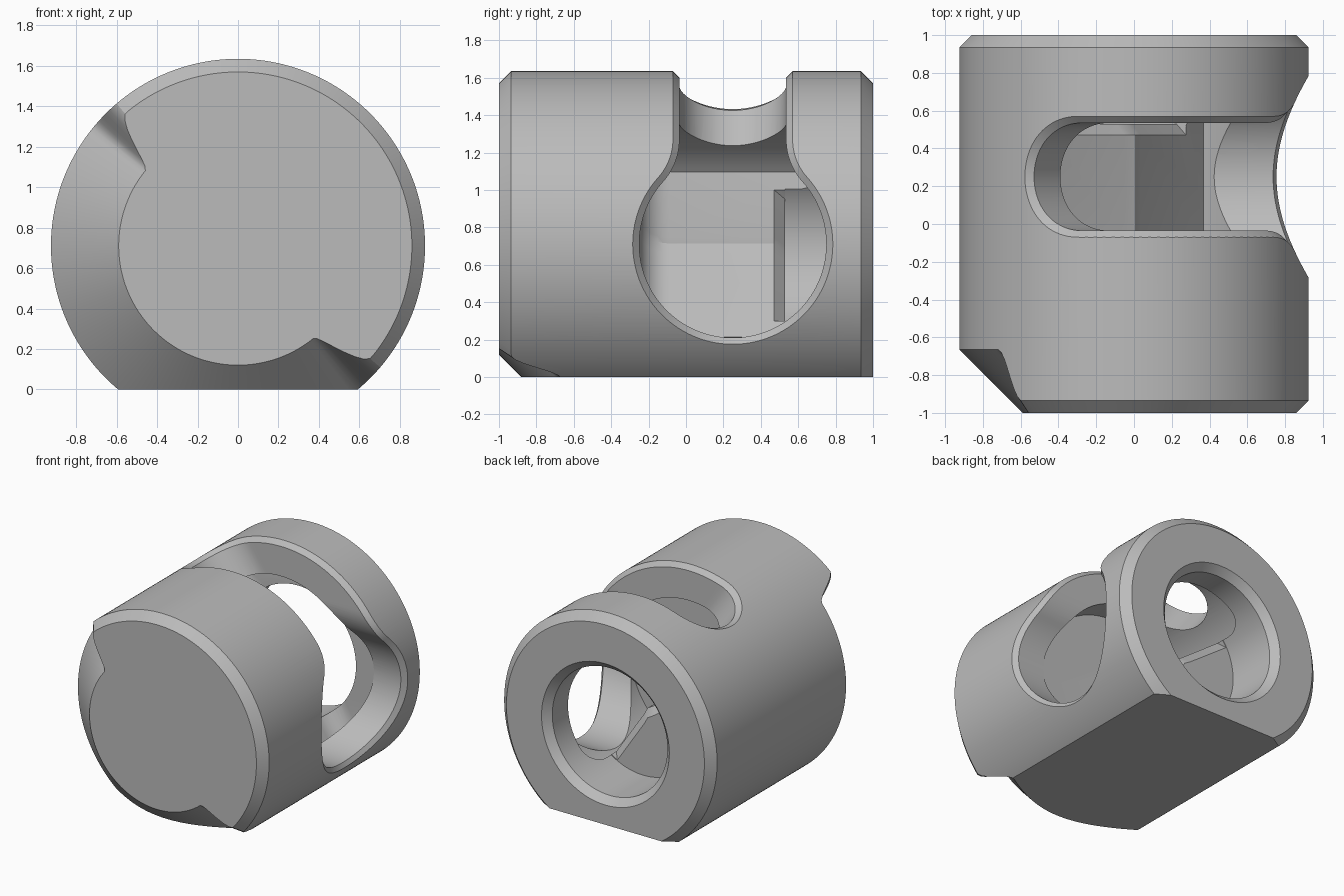
import bpy, bmesh
from math import sin, cos, asin, pi, radians, sqrt, atan2

cube = bpy.data.objects.get("Cube")
if cube:
    bpy.data.objects.remove(cube, do_unlink=True)

RADIUS, AXIS_Z = 0.925, 0.71      # outer cylinder, axis along y
CAVITY, MID_Y = 0.656, 0.25       # inner swept cavity


def polar(angle, r, y):
    return (r * cos(angle), y, AXIS_Z + r * sin(angle))


def finish(name, bm):
    bmesh.ops.remove_doubles(bm, verts=bm.verts, dist=1e-5)
    bmesh.ops.recalc_face_normals(bm, faces=bm.faces)
    mesh = bpy.data.meshes.new(name)
    bm.to_mesh(mesh)
    bm.free()
    obj = bpy.data.objects.new(name, mesh)
    bpy.context.collection.objects.link(obj)
    return obj


def loft(name, rings):
    """Skin closed rings of equal length and cap both ends."""
    bm = bmesh.new()
    rows = [[bm.verts.new(p) for p in ring] for ring in rings]
    n = len(rows[0])
    for a, b in zip(rows, rows[1:]):
        for i in range(n):
            k = (i + 1) % n
            bm.faces.new((a[i], a[k], b[k], b[i]))
    bm.faces.new(rows[0])
    bm.faces.new(rows[-1])
    return finish(name, bm)


def circle(r, y, n=128):
    return [polar(2 * pi * i / n, r, y) for i in range(n)]


# Body: front chamfer is wide on the lower left half, narrow elsewhere
def front_chamfer(angle):
    away = abs(atan2(sin(angle - pi / 4), cos(angle - pi / 4)))
    t = min(1, max(0, (away - radians(85)) / radians(11)))
    return 0.065 + 0.27 * t * t * (3 - 2 * t)


STEPS = 240
angles = [2 * pi * i / STEPS for i in range(STEPS)]
body = loft("knob_body", [
    [polar(a, RADIUS - front_chamfer(a), -1) for a in angles],
    [polar(a, RADIUS, -1 + front_chamfer(a)) for a in angles],
    [polar(a, RADIUS, 0.935) for a in angles],
    [polar(a, RADIUS - 0.065, 1) for a in angles]])

# Flat underside
bpy.ops.mesh.primitive_cube_add(size=3, location=(0, 0, -1.5))
base_cutter = bpy.context.object
base_cutter.name = "base_cutter"


# Inner cavity: a sector swept about the axis, floor raised by d
def sector(r, d, y, n=72):
    edge = asin(d / r)
    start, end = radians(-56) + edge, radians(144) - edge
    pts = [polar(start + (end - start) * i / n, r, y) for i in range(n + 1)]
    for a in (144, 44, -56):
        near = 0.06 if a != 44 else 0.006
        pts.append((d * cos(pi / 4) + near * cos(radians(a)), y,
                    AXIS_Z + d * sin(pi / 4) + near * sin(radians(a))))
    return pts


FILLET = 0.16
rounding = [(FILLET * (1 - sin(t)), FILLET * (1 - cos(t)))
            for t in (pi / 2 * i / 8 for i in range(9))]
front = [sector(CAVITY, d, MID_Y - 0.5 + y) for d, y in rounding]
back = [sector(CAVITY, d, MID_Y + 0.5 - y) for d, y in reversed(rounding)]
cavity_cutter = loft("cavity_cutter", front + back)

# Sloped lip where the cavity floor meets the rear bore
lip_cutter = loft("lip_cutter", [
    sector(0.495, 0.01, 0.46), sector(0.495, -0.06, 0.53),
    sector(0.495, -0.06, 0.56)])

# Rear bore with chamfered mouth
bore_cutter = loft("bore_cutter", [
    circle(0.5, 0.53), circle(0.5, 0.945), circle(0.555, 1), circle(0.6, 1.045)])


# Keyhole opening: round hole on the side running into a slot over the top
def keyhole(r, grow):
    """Stations of (angle, half width) on a shell of radius r."""
    hole, half, neck_z, neck_r = 0.5, 0.285, 0.56, 0.337
    join = atan2(neck_z, half + neck_r)
    out = []
    for i in range(41):
        t = -pi / 2 + (join + pi / 2) * i / 40
        out.append((asin((hole + grow) * sin(t) / r), (hole + grow) * cos(t)))
    for i in range(1, 13):
        t = join * (1 - i / 12)
        f = neck_r - grow
        out.append((asin((neck_z - f * sin(t)) / r), half + neck_r - f * cos(t)))
    w = half + grow
    first = asin(neck_z / r)
    centre = radians(126.5) - half / r
    for i in range(1, 25):
        out.append((first + (centre - first) * i / 24, w))
    for i in range(1, 21):
        t = pi / 2 * i / 20
        out.append((centre + w * sin(t) / r, w * cos(t)))
    return out


bm = bmesh.new()
sides = {-1: [], 1: []}
for r, grow in ((0.6, 0), (0.89, 0), (RADIUS, 0.035), (1.0, 0.11)):
    stations = keyhole(r, grow)
    for s in sides:
        sides[s].append([bm.verts.new(polar(a, r, MID_Y + s * h))
                         for a, h in stations])
count = len(sides[1][0])
for i in range(count - 1):
    for rows in sides.values():
        for p, q in zip(rows, rows[1:]):
            bm.faces.new((p[i], p[i + 1], q[i + 1], q[i]))
    for j in (0, -1):
        p, q = sides[-1][j], sides[1][j]
        bm.faces.new((p[i], p[i + 1], q[i + 1], q[i]))
keyhole_cutter = finish("keyhole_cutter", bm)

# Cut everything out of the body
for cutter in (base_cutter, cavity_cutter, keyhole_cutter, bore_cutter, lip_cutter):
    cutter.hide_render = True
    bpy.ops.object.select_all(action='DESELECT')
    body.select_set(True)
    bpy.context.view_layer.objects.active = body
    mod = body.modifiers.new(cutter.name, 'BOOLEAN')
    mod.operation, mod.solver, mod.object = 'DIFFERENCE', 'EXACT', cutter
    bpy.ops.object.modifier_apply(modifier=mod.name)
    bpy.data.objects.remove(cutter, do_unlink=True)

# Grey plastic
grey = bpy.data.materials.new("mid_grey")
grey.use_nodes = True
colour = (0.5, 0.5, 0.5, 1)
grey.diffuse_color = colour
grey.node_tree.nodes["Principled BSDF"].inputs["Base Color"].default_value = colour
body.data.materials.clear()
body.data.materials.append(grey)

bpy.ops.object.select_all(action='DESELECT')
body.select_set(True)
bpy.context.view_layer.objects.active = body
bpy.ops.object.shade_smooth_by_angle(angle=radians(28))
